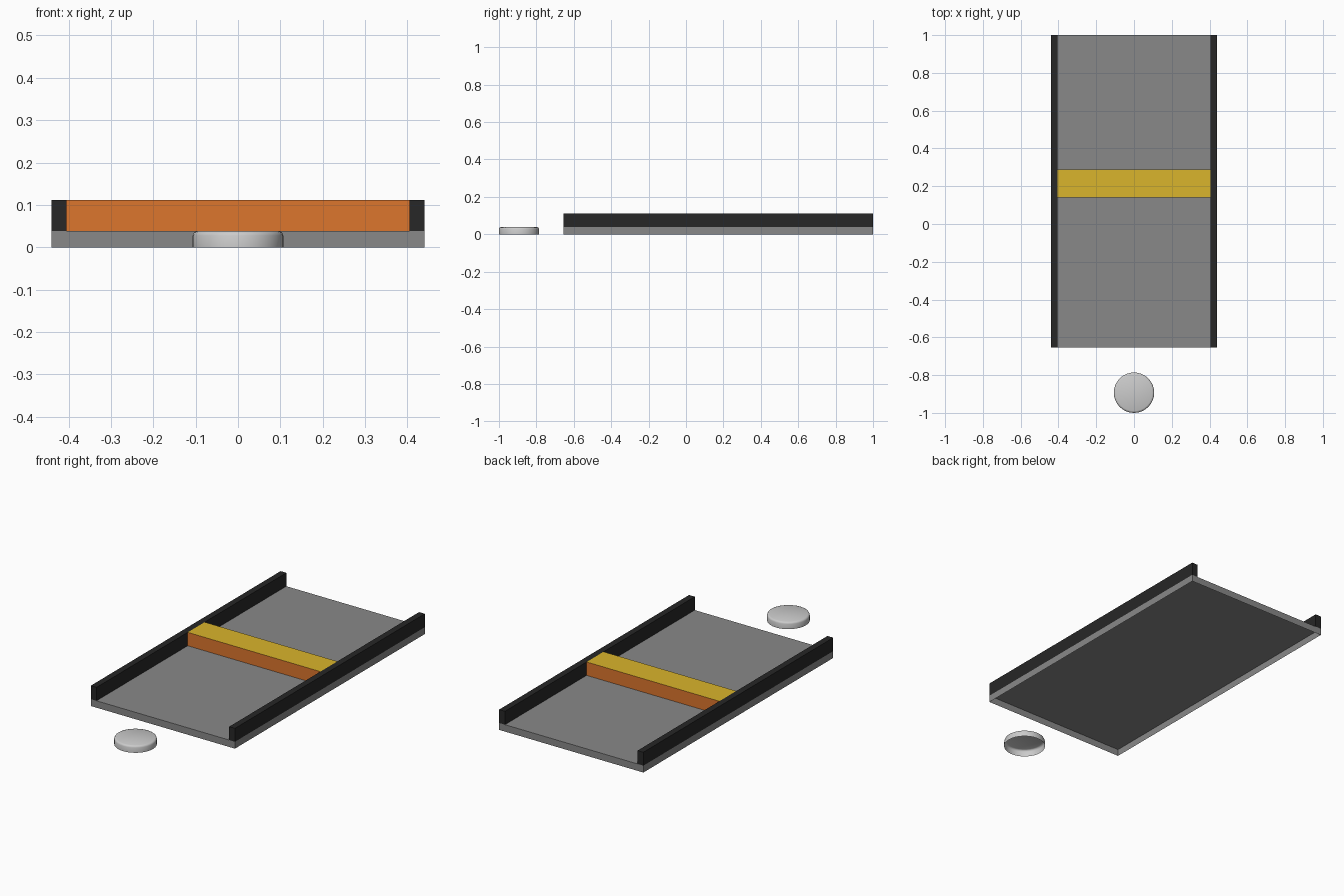
import bpy, bmesh, math

if "Cube" in bpy.data.objects:
    bpy.data.objects.remove(bpy.data.objects["Cube"])

BASE_Z, TOP_Z = 0.038, 0.112
FRONT, BACK = -0.655, 1.0
OUTER, INNER = 0.44, 0.405


def material(name, rgb):
    m = bpy.data.materials.new(name)
    m.diffuse_color = (*rgb, 1)
    m.use_nodes = True
    m.node_tree.nodes["Principled BSDF"].inputs["Base Color"].default_value = m.diffuse_color
    return m


def add_object(name, bm, *mats):
    mesh = bpy.data.meshes.new(name)
    bm.to_mesh(mesh)
    bm.free()
    for m in mats:
        mesh.materials.append(m)
    ob = bpy.data.objects.new(name, mesh)
    bpy.context.collection.objects.link(ob)
    return ob


def open_box(name, x, y, z, side_mat, top_mat=None):
    """Box shell without a bottom face, given (min, max) per axis."""
    bm = bmesh.new()
    bmesh.ops.create_cube(bm, size=1)
    for v in bm.verts:
        v.co = [r[0] if c < 0 else r[1] for c, r in zip(v.co, (x, y, z))]
    bm.normal_update()
    bmesh.ops.delete(bm, geom=[f for f in bm.faces if f.normal.z < -0.5],
                     context='FACES_ONLY')
    mats = [side_mat]
    if top_mat:
        mats.append(top_mat)
        for f in bm.faces:
            f.material_index = int(f.normal.z > 0.5)
    return add_object(name, bm, *mats)


grey = material("board_grey", (0.25, 0.25, 0.25))
black = material("rail_black", (0.02, 0.02, 0.02))
orange = material("bar_orange", (0.72, 0.18, 0.027))
yellow = material("bar_yellow", (0.70, 0.46, 0.025))

# Hollow base board
open_box("base_board", (-OUTER, OUTER), (FRONT, BACK), (0, BASE_Z), grey)

# Side rails
for side, x in (("left", (-OUTER, -INNER)), ("right", (INNER, OUTER))):
    open_box(side + "_rail", x, (FRONT, BACK), (BASE_Z, TOP_Z), black)

# Cross bar: orange sides, yellow top
open_box("cross_bar", (-INNER, INNER), (0.14, 0.288), (BASE_Z, TOP_Z), orange, yellow)

# Round button: open-bottomed disc with a softened top edge
bm = bmesh.new()
SEGMENTS = 32
profile = [(0.107, 0), (0.107, 0.028), (0.104, 0.035), (0.097, BASE_Z)]
rings = [[bm.verts.new((r * math.cos(2 * math.pi * i / SEGMENTS),
                        r * math.sin(2 * math.pi * i / SEGMENTS), z))
          for i in range(SEGMENTS)] for r, z in profile]
for low, high in zip(rings, rings[1:]):
    for i in range(SEGMENTS):
        j = (i + 1) % SEGMENTS
        bm.faces.new((low[i], low[j], high[j], high[i]))
bm.faces.new(rings[-1])
for f in bm.faces:
    f.smooth = True
button = add_object("round_button", bm)
button.location.y = -0.893
